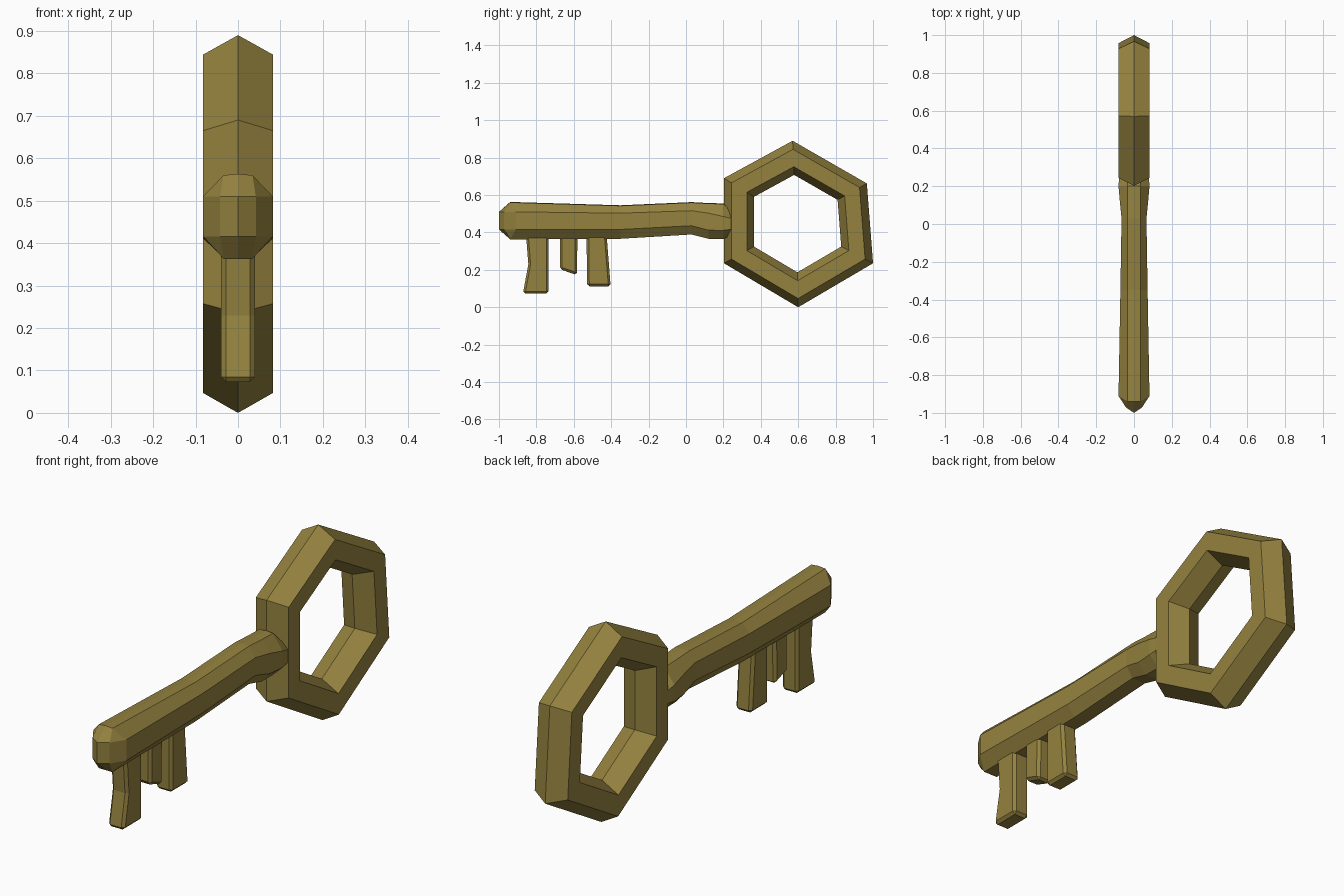
import bpy, bmesh

if "Cube" in bpy.data.objects:
    bpy.data.objects.remove(bpy.data.objects["Cube"])

brass = bpy.data.materials.new("brass")
brass.diffuse_color = (0.30, 0.225, 0.05, 1)
brass.use_nodes = True
brass.node_tree.nodes["Principled BSDF"].inputs["Base Color"].default_value = brass.diffuse_color


def make(name, verts, faces):
    """Flat-shaded object from verts and faces, cleaned up."""
    me = bpy.data.meshes.new(name)
    me.from_pydata(verts, [], faces)
    bm = bmesh.new()
    bm.from_mesh(me)
    bmesh.ops.remove_doubles(bm, verts=bm.verts, dist=0.0005)
    bmesh.ops.recalc_face_normals(bm, faces=bm.faces)
    bm.to_mesh(me)
    bm.free()
    ob = bpy.data.objects.new(name, me)
    bpy.context.collection.objects.link(ob)
    me.materials.append(brass)
    return ob


# Bow: irregular hexagon swept with a six-sided cross-section
hexagon = [(0.57, 0.89), (0.967, 0.662), (1.0, 0.235),
           (0.60, 0.0), (0.203, 0.235), (0.203, 0.69)]
cy, cz = 0.59, 0.45
section = [(0, 1), (0.082, 0.896), (0.082, 0.685),
           (0, 0.585), (-0.082, 0.685), (-0.082, 0.896)]
verts = [(x, cy + (y - cy) * s, cz + (z - cz) * s)
         for y, z in hexagon for x, s in section]
faces = [(i * 6 + j, i * 6 + (j + 1) % 6,
          (i + 1) % 6 * 6 + (j + 1) % 6, (i + 1) % 6 * 6 + j)
         for i in range(6) for j in range(6)]
make("bow_ring", verts, faces)

# Shaft: half octagon lofted along y, faceted tip, mirrored in x
# y, side half width, z of top, upper shoulder, lower shoulder, bottom
stations = [(-0.94, 0.082, 0.563, 0.51, 0.416, 0.363),
            (-0.35, 0.072, 0.545, 0.503, 0.416, 0.366),
            (0.03, 0.066, 0.562, 0.516, 0.436, 0.389),
            (0.12, 0.075, 0.557, 0.503, 0.412, 0.366),
            (0.20, 0.082, 0.555, 0.485, 0.411, 0.365),
            (0.26, 0.078, 0.50, 0.47, 0.42, 0.39)]
tip = [(0, -1, 0.51), (0.042, -0.972, 0.51), (0.082, -0.91, 0.51),
       (0.082, -0.91, 0.416), (0.042, -0.972, 0.416), (0, -1, 0.416)]
verts = list(tip)
for i, (y, w, t, u, l, b) in enumerate(stations):
    ys = -0.91 if i == 0 else y
    verts += [(0, y, t), (0.034, y, t - 0.003), (w, ys, u),
              (w, ys, l), (0.034, y, b), (0, y, b)]
faces = [(0, 1, 4, 5), (1, 2, 3, 4)]
for i in range(len(stations)):
    for j in range(5):
        if i == 0 and j == 2:
            continue
        a = i * 6 + j
        f = (a, a + 1, a + 7, a + 6)
        if i == 0 and j == 1:      # corner triangles of the tip
            f = (a, a + 1, a + 6)
        elif i == 0 and j == 3:
            f = (a, a + 1, a + 7)
        faces.append(f)
# Corner triangles share the tip's side vertices with the first station
n = len(stations) * 6
faces.append(tuple(range(n, n + 6)))
shaft = make("shaft", verts, faces)
mod = shaft.modifiers.new("mirror", 'MIRROR')
mod.use_axis = (True, False, False)


# Teeth: side profiles extruded across x with chamfered edges
def tooth(name, outline, half):
    k = len(outline)
    vs = [(s * half, y, z) for s in (-1, 1) for y, z in outline]
    fs = [tuple(range(k)), tuple(range(k, 2 * k))]
    fs += [(i, (i + 1) % k, k + (i + 1) % k, k + i) for i in range(k)]
    ob = make(name, vs, fs)
    bev = ob.modifiers.new("chamfer", 'BEVEL')
    bev.width = 0.012
    bev.segments = 1
    bev.limit_method = 'ANGLE'


tooth("front_tooth", [(-0.858, 0.42), (-0.735, 0.42), (-0.735, 0.073),
                      (-0.872, 0.073), (-0.843, 0.23)], 0.04)
tooth("middle_tooth", [(-0.674, 0.42), (-0.58, 0.42), (-0.583, 0.172),
                       (-0.674, 0.203)], 0.036)
tooth("rear_tooth", [(-0.532, 0.42), (-0.427, 0.42), (-0.403, 0.112),
                     (-0.529, 0.112)], 0.04)
